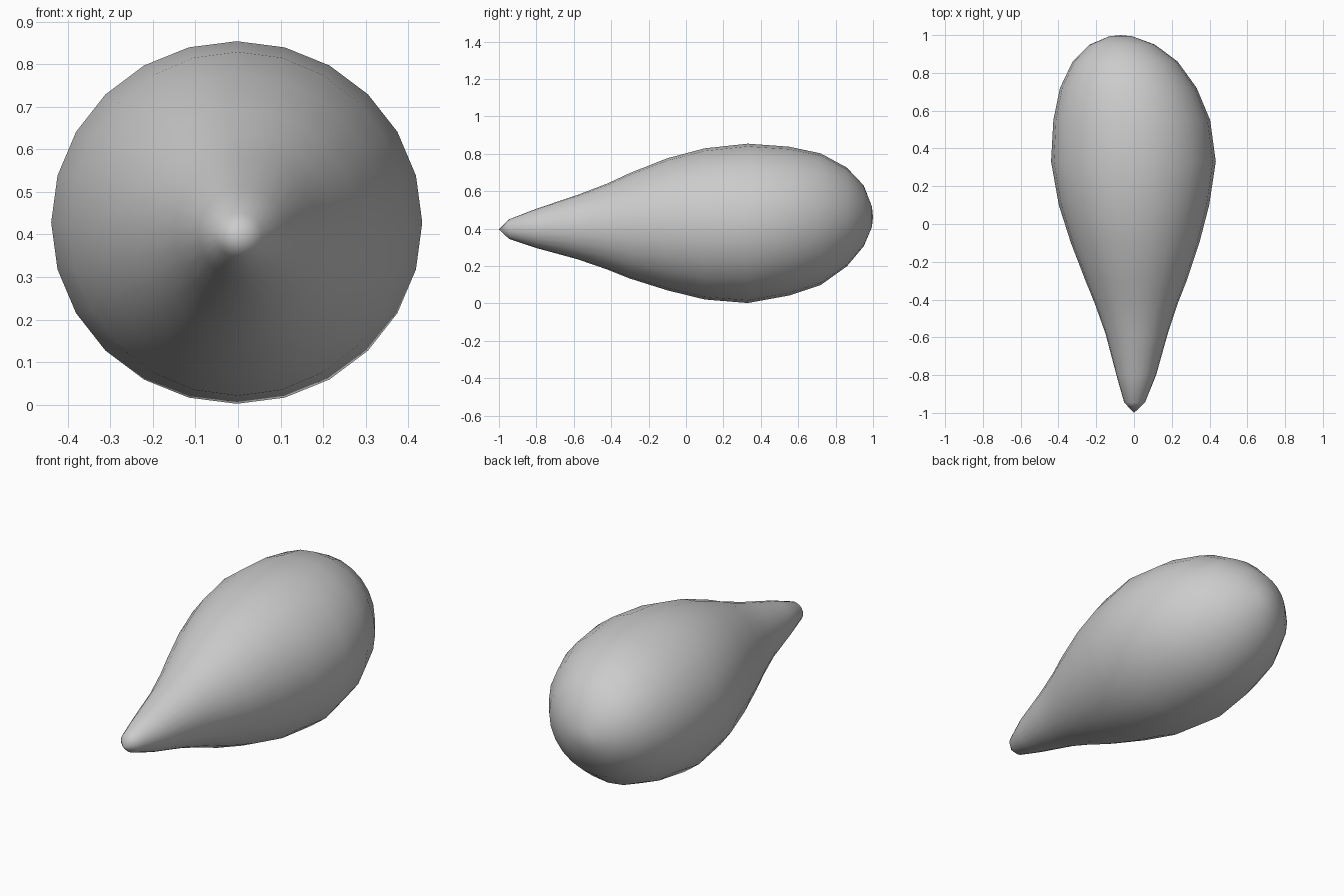
import bpy, bmesh
from math import sin, cos, pi

SIDES = 24
# Teardrop cross-sections along y: (y, centre x, centre z, radius x, radius z)
SECTIONS = [
    (-0.945, 0.003, 0.397, 0.055, 0.053),
    (-0.80, 0.012, 0.401, 0.105, 0.105),
    (-0.58, 0.014, 0.408, 0.165, 0.172),
    (-0.42, 0.012, 0.411, 0.220, 0.230),
    (-0.30, 0.011, 0.415, 0.268, 0.282),
    (-0.10, 0.006, 0.423, 0.340, 0.353),
    (0.10, 0.000, 0.425, 0.398, 0.404),
    (0.33, -0.003, 0.428, 0.436, 0.426),
    (0.55, -0.012, 0.440, 0.415, 0.398),
    (0.72, -0.030, 0.450, 0.362, 0.352),
    (0.86, -0.047, 0.462, 0.278, 0.264),
    (0.95, -0.062, 0.468, 0.172, 0.163),
    (0.994, -0.070, 0.463, 0.060, 0.055),
]

bm = bmesh.new()
# Lofted rings
rings = []
for y, cx, cz, rx, rz in SECTIONS:
    rings.append([bm.verts.new((cx + rx * cos(2 * pi * i / SIDES), y,
                                cz + rz * sin(2 * pi * i / SIDES)))
                  for i in range(SIDES)])
for a, b in zip(rings, rings[1:]):
    for i in range(SIDES):
        j = (i + 1) % SIDES
        bm.faces.new((a[i], a[j], b[j], b[i]))
# Pointed front tip and rounded back pole
for ring, pole in ((rings[0], (0, -1, 0.395)), (rings[-1], (-0.07, 1, 0.462))):
    p = bm.verts.new(pole)
    for i in range(SIDES):
        bm.faces.new((ring[i], ring[(i + 1) % SIDES], p))
bmesh.ops.recalc_face_normals(bm, faces=bm.faces)
for f in bm.faces:
    f.smooth = True

mesh = bpy.data.meshes.new("teardrop_body")
bm.to_mesh(mesh)
bm.free()
body = bpy.data.objects.new("teardrop_body", mesh)
bpy.context.collection.objects.link(body)
